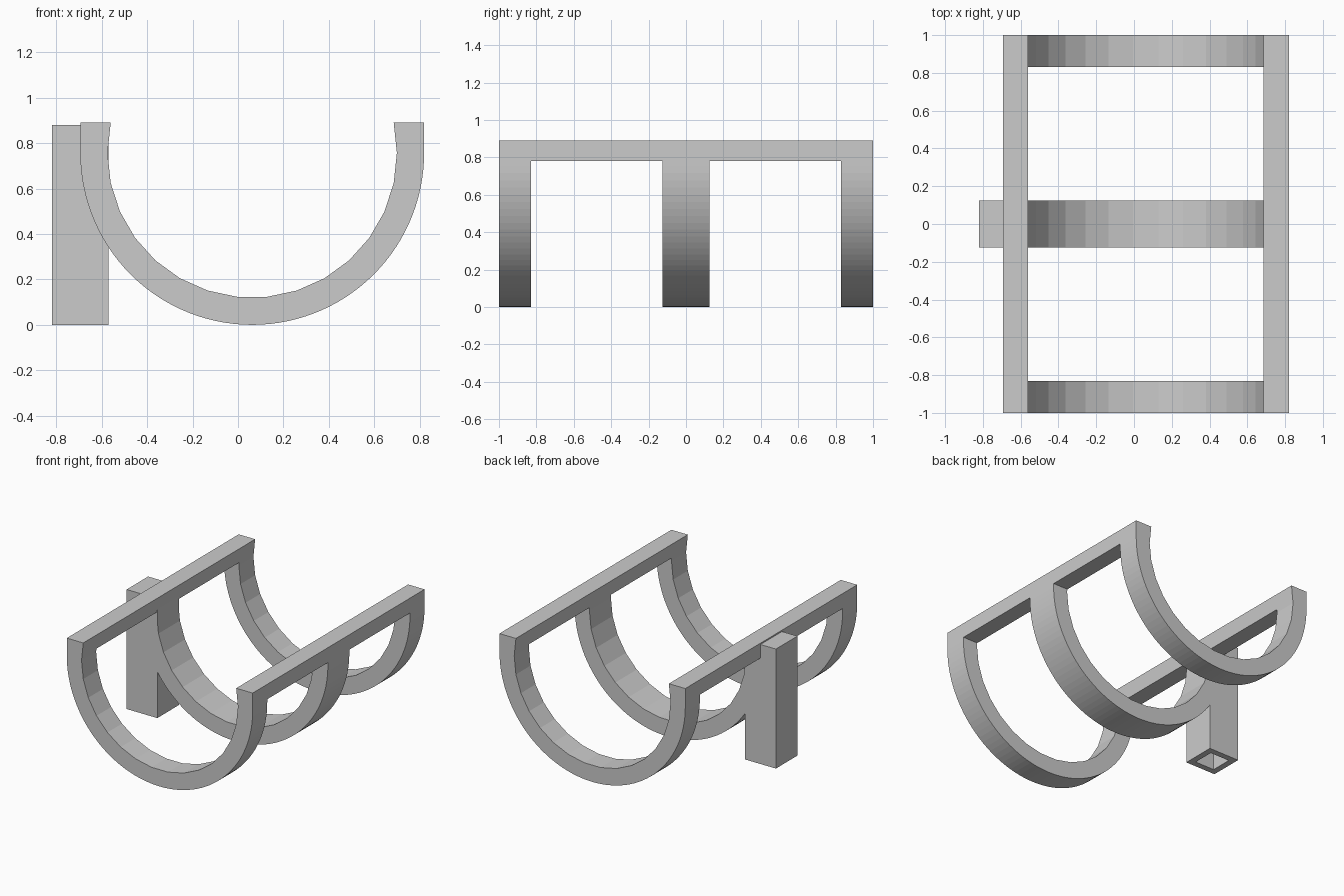
import bpy, bmesh, math

if "Cube" in bpy.data.objects:
    bpy.data.objects.remove(bpy.data.objects["Cube"])

CX, CZ, R_OUT, R_IN, TOP = 0.0625, 0.757, 0.757, 0.637, 0.89

gray = bpy.data.materials.new("light gray")
gray.diffuse_color = (0.6, 0.6, 0.6, 1)
gray.use_nodes = True
gray.node_tree.nodes["Principled BSDF"].inputs["Base Color"].default_value = gray.diffuse_color


def add_object(name, bm, helper=False):
    bmesh.ops.recalc_face_normals(bm, faces=bm.faces[:])
    mesh = bpy.data.meshes.new(name)
    bm.to_mesh(mesh)
    bm.free()
    mesh.materials.append(gray)
    ob = bpy.data.objects.new(name, mesh)
    bpy.context.collection.objects.link(ob)
    ob.hide_render = ob.hide_viewport = helper
    return ob


def box(name, x0, x1, y0, y1, z0, z1):
    bm = bmesh.new()
    bmesh.ops.create_cube(bm, size=1)
    for v in bm.verts:
        v.co = ((x0 + x1) / 2 + v.co.x * (x1 - x0),
                (y0 + y1) / 2 + v.co.y * (y1 - y0),
                (z0 + z1) / 2 + v.co.z * (z1 - z0))
    return add_object(name, bm, helper=True)


def boolean(target, tool, operation):
    m = target.modifiers.new(tool.name, 'BOOLEAN')
    m.operation, m.solver, m.object = operation, 'EXACT', tool


# cradle: U profile, fine outside curve and 30-sided inside curve
outer = [(CX - R_OUT, TOP)]
for i in range(61):
    a = math.pi + math.pi * i / 60
    outer.append((CX + R_OUT * math.cos(a), CZ + R_OUT * math.sin(a)))
outer.append((CX + R_OUT, TOP))
inner = []
for i in range(18):
    a = math.radians(12 - 12 * i)
    inner.append((CX + R_IN * math.cos(a), CZ + R_IN * math.sin(a)))
inner[0] = (inner[0][0], TOP)
inner[-1] = (inner[-1][0], TOP)

bm = bmesh.new()
face = bm.faces.new([bm.verts.new((x, -1, z)) for x, z in outer + inner])
geo = bmesh.ops.extrude_face_region(bm, geom=[face])
for v in geo["geom"]:
    if isinstance(v, bmesh.types.BMVert):
        v.co.y = 1
cradle = add_object("cradle", bm)

# openings between the three hoops, below the side rails
for side, y0, y1 in (("front", -0.83, -0.125), ("back", 0.125, 0.83)):
    boolean(cradle, box(side + "_opening_cutter", -1, 1, y0, y1, -0.2, 0.78), 'DIFFERENCE')

# upright post joined to the middle hoop, with a square socket from below
boolean(cradle, box("post", -0.82, -0.57, -0.125, 0.125, 0, 0.88), 'UNION')
boolean(cradle, box("socket_cutter", -0.775, -0.615, -0.08, 0.08, -0.2, 0.5), 'DIFFERENCE')
